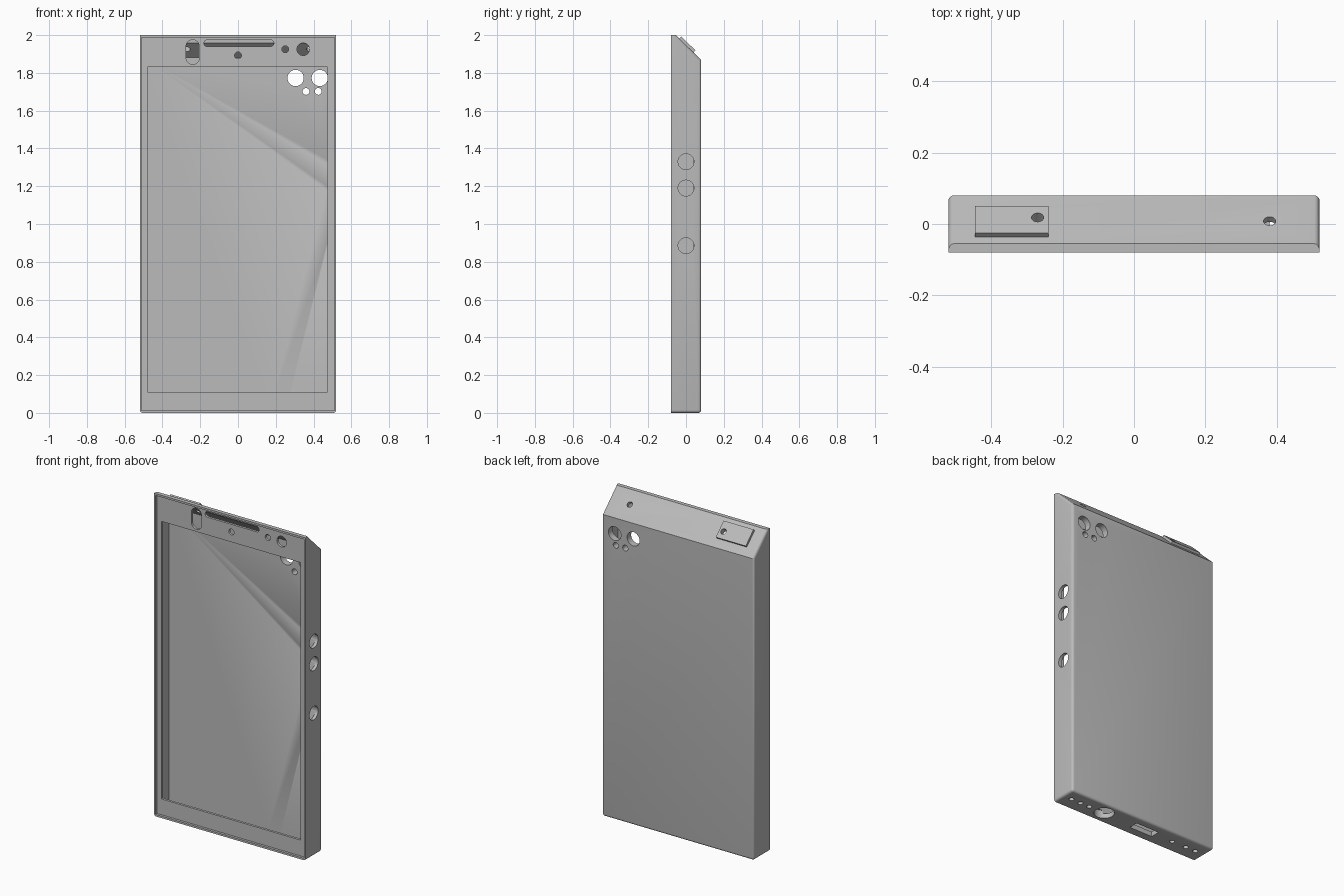
import bpy, bmesh, math
from mathutils import Matrix, Vector

cube = bpy.data.objects.get("Cube")
if cube:
    bpy.data.objects.remove(cube, do_unlink=True)

grey = bpy.data.materials.new("plain_grey")
grey.use_nodes = True
COLOUR = (0.5, 0.5, 0.5, 1)
grey.diffuse_color = COLOUR
grey.node_tree.nodes["Principled BSDF"].inputs["Base Color"].default_value = COLOUR

TILT = -math.atan2(0.135, 0.13) + 0.075  # slope of the top face
TILT = -math.atan2(0.13, 0.135)


def slope_z(y):
    return 2 - (y + 0.055) * 0.13 / 0.135


def finish(bm, name):
    bmesh.ops.recalc_face_normals(bm, faces=bm.faces)
    mesh = bpy.data.meshes.new(name)
    bm.to_mesh(mesh)
    bm.free()
    mesh.materials.append(grey)
    obj = bpy.data.objects.new(name, mesh)
    bpy.context.collection.objects.link(obj)
    return obj


def extruded_profile(name, points, half_width, round_edges=0):
    """Side profile of (y, z) points swept across x."""
    bm = bmesh.new()
    face = bm.faces.new([bm.verts.new((-half_width, y, z)) for y, z in points])
    swept = bmesh.ops.extrude_face_region(bm, geom=[face])["geom"]
    verts = [v for v in swept if isinstance(v, bmesh.types.BMVert)]
    bmesh.ops.translate(bm, verts=verts, vec=(2 * half_width, 0, 0))
    bmesh.ops.recalc_face_normals(bm, faces=bm.faces)
    if round_edges:
        def rounded(e):
            a, b = e.verts[0].co, e.verts[1].co
            front = max(a.y, b.y) < -0.07
            across_top = abs(a.x - b.x) > 0.1 and a.z > 1
            rim_top = min(a.z, b.z) > 1.99
            return not (front or across_top or rim_top)
        bmesh.ops.bevel(bm, geom=[e for e in bm.edges if rounded(e)],
                        offset=round_edges, segments=4, profile=0.5, affect='EDGES')
    return finish(bm, name)


def box(name, low, high):
    low, high = Vector(low), Vector(high)
    bm = bmesh.new()
    bmesh.ops.create_cube(bm, size=1, matrix=Matrix.Translation((low + high) / 2)
                          @ Matrix.Diagonal((*(high - low), 1)))
    return finish(bm, name)


def rod(centre, radius, length, axis, stretch=(0, 0)):
    """Cylinder along an axis; stretch pulls its halves apart into a pill."""
    turn = {'X': Matrix.Rotation(math.pi / 2, 4, 'Y'),
            'Y': Matrix.Rotation(math.pi / 2, 4, 'X'),
            'Z': Matrix.Identity(4),
            'SLOPE': Matrix.Rotation(TILT, 4, 'X')}[axis]
    bm = bmesh.new()
    bmesh.ops.create_cone(bm, cap_ends=True, segments=32, radius1=radius,
                          radius2=radius, depth=length,
                          matrix=turn @ Matrix.Rotation(math.pi / 32, 4, 'Z'))
    for v in bm.verts:
        v.co.x += math.copysign(stretch[0], v.co.x)
        v.co.z += math.copysign(stretch[1], v.co.z)
    bmesh.ops.translate(bm, verts=bm.verts, vec=centre)
    return finish(bm, "cutter")


def combine(target, tool, operation='DIFFERENCE'):
    mod = target.modifiers.new("cut", 'BOOLEAN')
    mod.operation, mod.solver, mod.object = operation, 'EXACT', tool
    bpy.ops.object.select_all(action='DESELECT')
    bpy.context.view_layer.objects.active = target
    target.select_set(True)
    bpy.ops.object.modifier_apply(modifier=mod.name)
    bpy.data.objects.remove(tool, do_unlink=True)


# Outer shell with sloped top
shell = extruded_profile("case_shell", [(-0.08, 0), (0.08, 0), (0.08, slope_z(0.08)),
                                        (-0.055, 2), (-0.08, 2)], 0.52, 0.015)

# Raised plate on the slope
plate = box("raised_plate", (-0.1025, -0.053, -0.012), (0.1025, 0.053, 0.015))
plate.data.transform(Matrix.Translation((-0.3425, 0.002, slope_z(0.002)))
                     @ Matrix.Rotation(TILT, 4, 'X'))
combine(shell, plate, 'UNION')

# Hollow interior
WALL = 0.028
combine(shell, extruded_profile("cavity", [
    (-0.05, 0.03), (0.04, 0.03), (0.04, slope_z(0.04) - WALL),
    (-0.05, slope_z(-0.05) - WALL)], 0.5))

# Front recess inside the rim, and the screen opening
combine(shell, box("recess", (-0.51, -0.2, 0.012), (0.51, -0.065, 1.988)))
combine(shell, box("screen", (-0.48, -0.2, 0.11), (0.475, -0.03, 1.83)))

# Front openings: speaker slot, pill window, sensor holes
combine(shell, rod((0.005, -0.09, 1.957), 0.017, 0.1, 'Y', (0.168, 0)))
combine(shell, rod((-0.24, -0.09, 1.91), 0.035, 0.1, 'Y', (0, 0.03)))
for x, z, r in ((0, 1.893, 0.018), (0.25, 1.925, 0.018), (0.345, 1.925, 0.033)):
    combine(shell, rod((x, -0.09, z), r, 0.1, 'Y'))

# Rear lens holes
for x, z, r in ((0.305, 1.773, 0.043), (0.433, 1.773, 0.043),
                (0.36, 1.702, 0.018), (0.425, 1.702, 0.018)):
    combine(shell, rod((x, 0.06, z), r, 0.1, 'Y'))

# Button holes on the left side only
for z in (1.33, 1.19, 0.885):
    combine(shell, rod((0.52, 0, z), 0.042, 0.1, 'X'))

# Holes through the slope
for x in (-0.27, 0.38):
    combine(shell, rod((x, 0.008, slope_z(0.008)), 0.017, 0.1, 'SLOPE'))

# Bottom ports: small holes, round jack and rectangular socket
for x in (0.46, 0.395, 0.33, -0.28, -0.38, -0.45):
    combine(shell, rod((x, 0, 0), 0.015, 0.1, 'Z'))
combine(shell, rod((0.22, 0, 0), 0.058, 0.1, 'Z'))
combine(shell, box("socket", (-0.155, -0.03, -0.05), (0.005, 0.03, 0.05)))

bpy.context.view_layer.objects.active = shell
shell.select_set(True)
bpy.ops.object.shade_smooth_by_angle(angle=math.radians(30))
